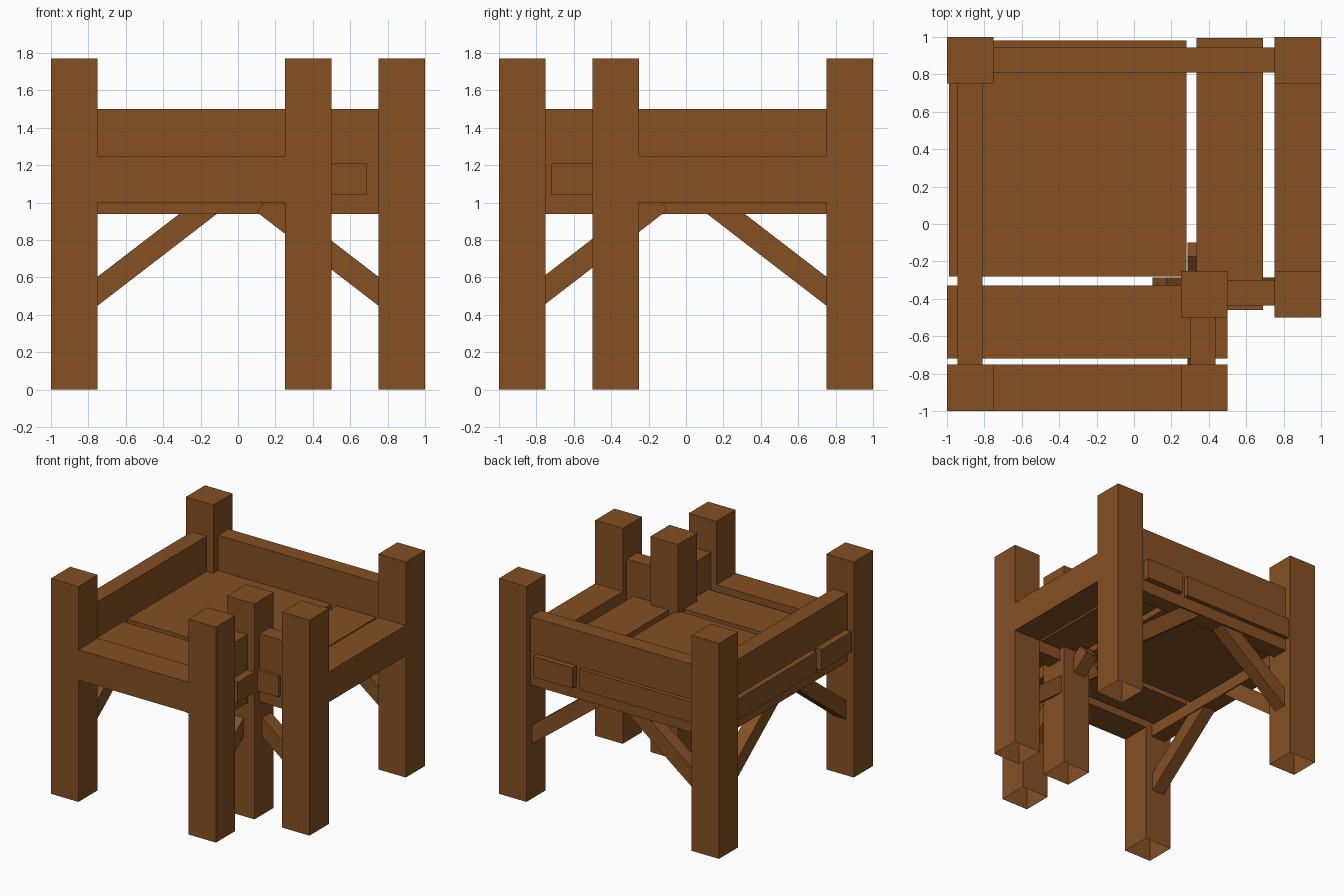
import bpy, bmesh
from mathutils import Vector

if "Cube" in bpy.data.objects:
    bpy.data.objects.remove(bpy.data.objects["Cube"])

wood = bpy.data.materials.new("brown wood")
wood.diffuse_color = (0.235, 0.079, 0.0165, 1)
wood.use_nodes = True
wood.node_tree.nodes["Principled BSDF"].inputs["Base Color"].default_value = wood.diffuse_color


def finish(name, bm, open_bottom=False):
    bmesh.ops.recalc_face_normals(bm, faces=bm.faces)
    if open_bottom:
        bm.normal_update()
        low = [f for f in bm.faces if f.normal.z < -0.9]
        bmesh.ops.delete(bm, geom=low, context='FACES_ONLY')
    mesh = bpy.data.meshes.new(name)
    bm.to_mesh(mesh)
    bm.free()
    mesh.materials.append(wood)
    ob = bpy.data.objects.new(name, mesh)
    bpy.context.collection.objects.link(ob)


def box(name, x, y, z, open_bottom=False):
    bm = bmesh.new()
    bmesh.ops.create_cube(bm, size=1)
    for v in bm.verts:
        v.co = Vector((x[v.co.x > 0], y[v.co.y > 0], z[v.co.z > 0]))
    finish(name, bm, open_bottom)


def swap(r):
    """Range reflected across the diagonal through the back left corner."""
    return (-r[1], -r[0])


def box_pair(name, x, y, z):
    box(name + "_a", x, y, z)
    box(name + "_b", swap(y), swap(x), z)


def brace_pair(name, side, y, shift=0.0):
    """Diagonal strut along x rising from a post, plus its diagonal mirror."""
    profile = [(0.83, 0.388), (0.10, 0.95), (0.175, 1.047), (0.83, 0.543)]
    for tag in "ab":
        bm = bmesh.new()
        vs = []
        for u, z in profile:
            p = Vector((side * u, y[0], z))
            vs.append(bm.verts.new(p))
        face = bm.faces.new(vs)
        ext = bmesh.ops.extrude_face_region(bm, geom=[face])
        new = [g for g in ext["geom"] if isinstance(g, bmesh.types.BMVert)]
        bmesh.ops.translate(bm, verts=new, vec=(0, y[1] - y[0], 0))
        if tag == "b":
            for v in bm.verts:
                v.co = Vector((-v.co.y, -v.co.x, v.co.z + shift))
        finish(name + "_" + tag, bm)


# Posts, open underneath
for i, (px, py) in enumerate([(-1, 0.75), (0.75, 0.75), (-1, -1),
                              (0.25, -1), (0.75, -0.5), (0.25, -0.5)]):
    box(f"post_{i + 1}", (px, px + 0.25), (py, py + 0.25), (0, 1.77), True)

# Sills between posts on the front and right
box_pair("sill_beam", (-0.75, 0.25), (-1, -0.75), (1.0, 1.25))

# Tall rails: back and left, then the short ones at the notch
box_pair("long_rail", (-0.8, 0.8), (0.81, 0.945), (0.94, 1.5))
box_pair("short_rail", (0.45, 0.8), (-0.435, -0.3), (0.94, 1.5))

# Floor slabs
slab_z = (1.04, 1.21)
box("main_floor", (-0.99, 0.28), (-0.28, 0.98), slab_z)
box("right_floor", (0.335, 0.69), (-0.46, 0.995), slab_z)
box("front_floor", (-1, 0.5), (-0.72, -0.33), slab_z)

# Diagonal braces
brace_pair("outer_brace", -1, (0.82, 0.93))
brace_pair("far_brace", 1, (0.82, 0.93), 0.01)
brace_pair("notch_brace", 1, (-0.40, -0.285), 0.01)
